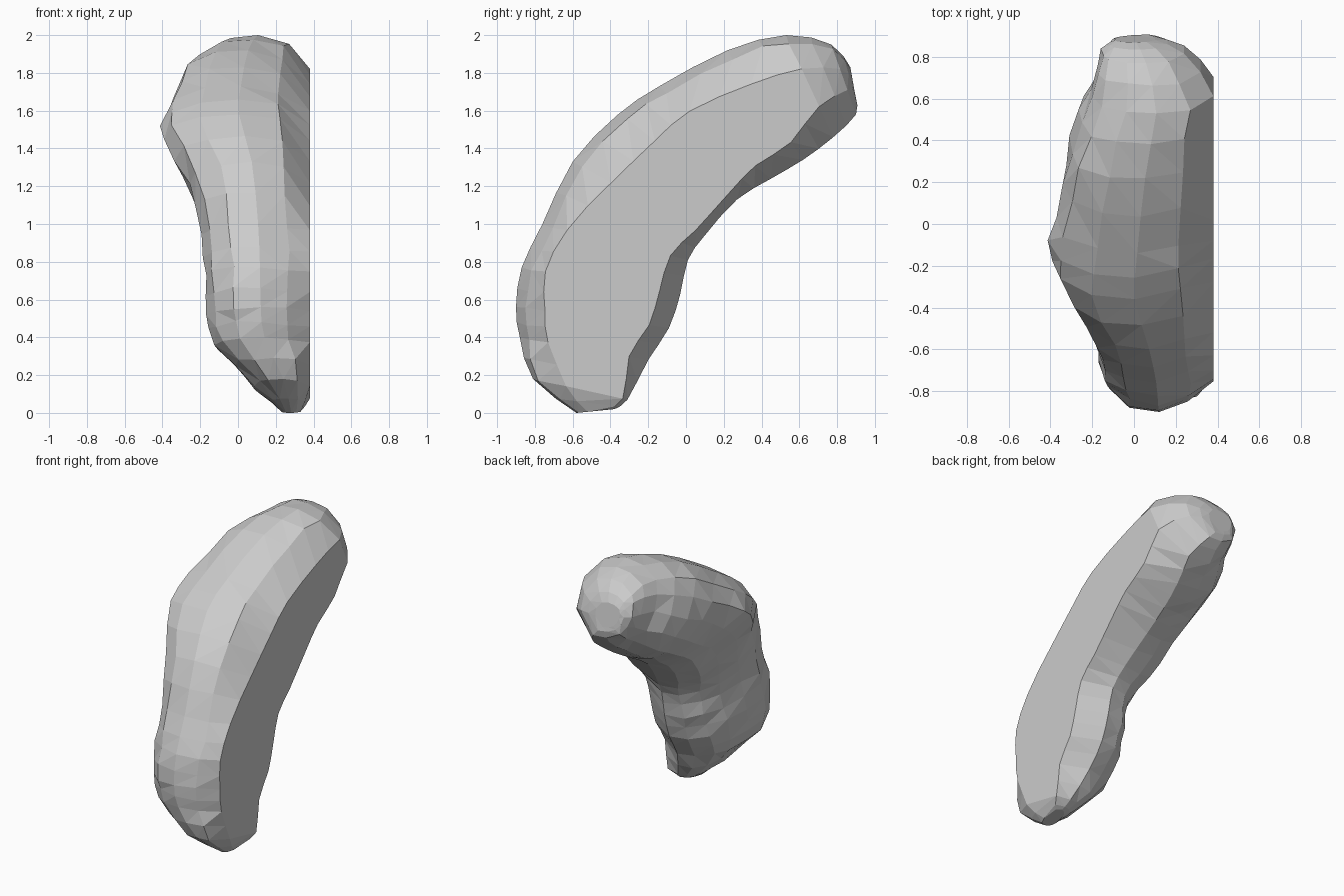
import bpy, bmesh, random
from mathutils import Vector

cube = bpy.data.objects.get("Cube")
if cube:
    bpy.data.objects.remove(cube, do_unlink=True)
random.seed(4)

# Single stone colour
grey = bpy.data.materials.new("plain_grey")
grey.use_nodes = True
colour = (0.6, 0.6, 0.6, 1)
grey.diffuse_color = colour
grey.node_tree.nodes["Principled BSDF"].inputs["Base Color"].default_value = colour

# Stations along the bend: outer y, z, inner y, z, left x, right x,
# inward shift of the lower left, depth of the cut face's outer and inner edge
stations = [
    (-.58, 0, -.38, .02, .23, .33, 0, .3, .9),
    (-.81, .18, -.31, .07, .09, .38, 0, .35, .95),
    (-.88, .4, -.2, .28, -.12, .38, 0, .22, .85),
    (-.9, .56, -.09, .45, -.16, .38, 0, .19, .87),
    (-.87, .77, -.03, .63, -.17, .38, 0, .15, .87),
    (-.76, 1, .01, .81, -.19, .38, .03, .17, .88),
    (-.6, 1.33, .1, .94, -.26, .38, 0, .29, .93),
    (-.36, 1.58, .27, 1.13, -.4, .38, .07, .31, .93),
    (-.14, 1.73, .45, 1.24, -.38, .38, .05, .27, .86),
    (.22, 1.92, .62, 1.34, -.3, .38, -.05, .31, .84),
    (.53, 2, .78, 1.46, -.19, .38, -.06, .33, .7),
    (.77, 1.95, .9, 1.58, -.14, .24, -.04, .35, .65),
    (.87, 1.83, .9, 1.66, -.09, .1, 0, .35, .65),
]

# Cross-section: depth from outer to inner edge, position from left to right
section = [
    (.07, .79), (0, .52), (.03, .26), (.14, .06), (.3, 0),
    (.5, .03), (.7, .1), (.86, .22), (.96, .42), (1, .66),
]


def refine(rows):
    """Add a smoothly interpolated station between each pair."""
    result = []
    for i in range(len(rows) - 1):
        a, d = rows[max(i - 1, 0)], rows[min(i + 2, len(rows) - 1)]
        b, c = rows[i], rows[i + 1]
        middle = tuple((9 * (q + r) - p - s) / 16 for p, q, r, s in zip(a, b, c, d))
        result += [b, middle]
    return result + [rows[-1]]


def section_point(station, depth, across, rough):
    oy, oz, iy, iz, left, right, shift = station[:7]
    x = left + across * (min(right, .38) - left)
    # The lower left side is scooped or swollen beneath the shoulder
    if depth > .3 and across < .5:
        x += shift * min(1, (depth - .3) * 3) * (1 - across)
    point = Vector((x, oy, oz)).lerp(Vector((x, iy, iz)), depth)
    # Small irregularities away from the cut face and the outer silhouette
    if rough and across < 1 and 0 < depth < 1:
        point += Vector([random.uniform(-.01, .01) for _ in range(3)])
    return point


# Curved body with a flat cut side
bm = bmesh.new()
rings = []
fine = refine(stations)
for number, station in enumerate(fine):
    profile = [(station[7], 1)] + section + [(station[8], 1)]
    rough = 1 < number < len(fine) - 2
    rings.append([bm.verts.new(section_point(station, *p, rough)) for p in profile])
count = len(rings[0])
for low, high in zip(rings, rings[1:]):
    for i in range(count):
        j = (i + 1) % count
        bm.faces.new((low[i], low[j], high[j], high[i]))

# Closed ends
for ring in (rings[0], rings[-1]):
    tip = bm.verts.new(sum((v.co for v in ring), Vector()) / count)
    for i in range(count):
        bm.faces.new((ring[i], ring[(i + 1) % count], tip))

bmesh.ops.triangulate(bm, faces=bm.faces[:], quad_method='SHORT_EDGE')
bmesh.ops.recalc_face_normals(bm, faces=bm.faces[:])
mesh = bpy.data.meshes.new("curved_stone")
bm.to_mesh(mesh)
bm.free()
mesh.materials.append(grey)
stone = bpy.data.objects.new("curved_stone", mesh)
bpy.context.collection.objects.link(stone)
